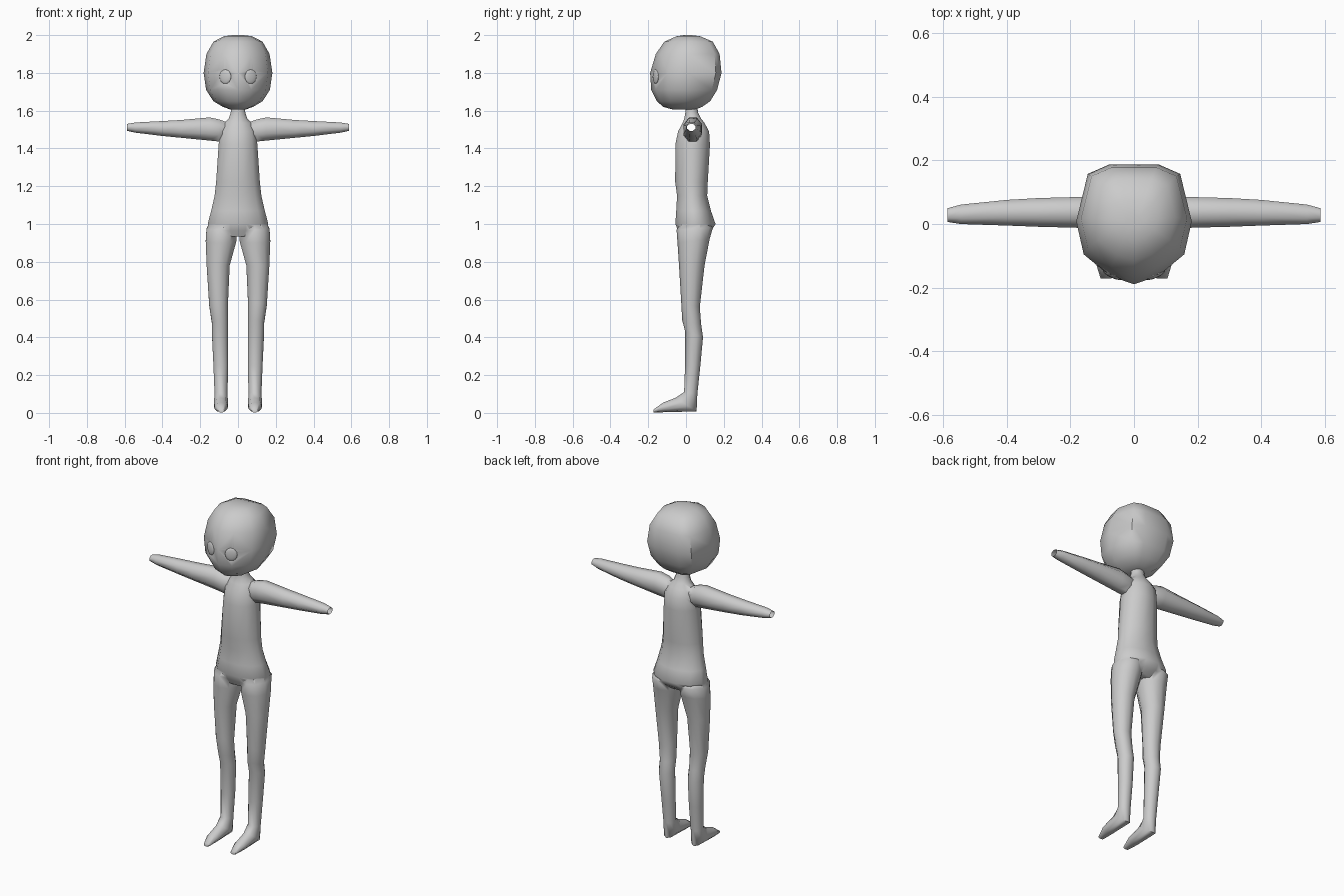
import bpy, bmesh
from math import cos, sin, tau
from mathutils import Vector as V

if "Cube" in bpy.data.objects:
    bpy.data.objects.remove(bpy.data.objects["Cube"])


def loft(name, rings, section):
    """Closed skin through rings given as (centre, axis_u, axis_v)."""
    bm = bmesh.new()
    loops = [[bm.verts.new(V(c) + V(a) * u + V(b) * v) for u, v in section]
             for c, a, b in rings]
    n = len(section)
    for lo, hi in zip(loops, loops[1:]):
        for i in range(n):
            j = (i + 1) % n
            bm.faces.new((lo[i], lo[j], hi[j], hi[i]))
    bm.faces.new(loops[0])
    bm.faces.new(loops[-1])
    bmesh.ops.recalc_face_normals(bm, faces=bm.faces)
    me = bpy.data.meshes.new(name)
    bm.to_mesh(me)
    bm.free()
    ob = bpy.data.objects.new(name, me)
    bpy.context.collection.objects.link(ob)
    return ob


def circle(n):
    return [(cos(tau * (i + 0.5) / n), sin(tau * (i + 0.5) / n)) for i in range(n)]


def level(z, rx, y0, y1):
    """Horizontal ring from half width and front/back depth."""
    return (0, (y0 + y1) / 2, z), (rx, 0, 0), (0, (y1 - y0) / 2, 0)


def activate(ob):
    bpy.ops.object.select_all(action='DESELECT')
    ob.select_set(True)
    bpy.context.view_layer.objects.active = ob


def boolean(ob, other, operation):
    activate(ob)
    m = ob.modifiers.new("bool", 'BOOLEAN')
    m.operation, m.object, m.solver = operation, other, 'EXACT'
    bpy.ops.object.modifier_apply(modifier=m.name)
    bpy.data.objects.remove(other)


def smooth(ob, angle):
    activate(ob)
    bpy.ops.object.shade_smooth_by_angle(angle=angle)


def ellipsoid(name, loc, scale, turn):
    bpy.ops.mesh.primitive_uv_sphere_add(segments=16, ring_count=8, location=loc,
                                         rotation=(0, 0, turn))
    ob = bpy.context.object
    ob.name, ob.scale = name, scale
    return ob


# Torso and neck
torso = [(0.935, .12, -.03, .10), (0.965, .155, -.045, .138), (1.0, .166, -.06, .16),
         (1.07, .147, -.055, .135), (1.15, .128, -.05, .115), (1.22, .12, -.06, .118),
         (1.42, .106, -.06, .13), (1.49, .10, -.045, .125), (1.535, .075, -.02, .10),
         (1.56, .05, -.01, .08), (1.59, .04, -.005, .065), (1.635, .036, -.002, .06)]
body = loft("body", [level(*r) for r in torso], circle(12))

# Legs: centre x, half width, front (y, z), back (y, z)
leg = [(.085, .05, (-.01, 1.03), (.09, 1.04)), (.088, .083, (-.05, .97), (.142, .98)),
       (.09, .085, (-.045, .90), (.125, .92)), (.105, .064, (-.037, .78), (.098, .78)),
       (.103, .052, (-.025, .58), (.073, .56)), (.096, .045, (-.02, .49), (.08, .47)),
       (.095, .045, (-.004, .43), (.09, .40)), (.091, .041, (-.005, .25), (.076, .25)),
       (.09, .036, (-.01, .11), (.06, .10)), (.09, .039, (-.055, .08), (.056, .008)),
       (.09, .035, (-.12, .055), (-.10, .004)), (.088, .018, (-.172, .018), (-.172, .002))]

# Arms: x, front y, back y, low z, high z
arm = [(.03, .02, .07, 1.47, 1.53), (.10, -.015, .085, 1.435, 1.555),
       (.15, -.014, .087, 1.44, 1.566), (.30, -.01, .083, 1.455, 1.552),
       (.40, -.006, .077, 1.465, 1.546), (.545, -.001, .062, 1.483, 1.538),
       (.588, .006, .05, 1.493, 1.53)]

for s in (1, -1):
    rings = []
    for x, rx, f, b in leg:
        f, b = V((s * x, *f)), V((s * x, *b))
        rings.append(((f + b) / 2, (rx, 0, 0), (b - f) / 2))
    boolean(body, loft("leg", rings, circle(10)), 'UNION')
    rings = [((s * x, (y0 + y1) / 2, (z0 + z1) / 2), (0, (y1 - y0) / 1.9, 0),
              (0, 0, (z1 - z0) / 1.9)) for x, y0, y1, z0, z1 in arm]
    boolean(body, loft("arm", rings, circle(8)), 'UNION')

# Open wrists
bm = bmesh.new()
bm.from_mesh(body.data)
ends = [f for f in bm.faces if all(abs(v.co.x) > .586 for v in f.verts)]
bmesh.ops.delete(bm, geom=ends, context='FACES')
bm.to_mesh(body.data)
bm.free()
smooth(body, 1.0)

# Head: section is broad at the back and pointed at the face
half = [(.42, 1), (.8, .84), (1, .05), (.87, -.5), (.42, -.86)]
section = [(0, 1)] + half + [(0, -1)] + [(-u, v) for u, v in reversed(half)]
skull = [(1.606, .04, -.07, .05), (1.62, .08, -.12, .085), (1.65, .13, -.155, .128),
         (1.71, .169, -.184, .165), (1.80, .182, -.19, .188), (1.90, .167, -.16, .178),
         (1.965, .13, -.115, .142), (1.994, .075, -.05, .075), (2.0, .03, -.01, .03)]
head = loft("head", [level(*r) for r in skull], section)

# Shallow eye sockets and eyes
for s in (1, -1):
    at = (s * .07, -.168, 1.78)
    boolean(head, ellipsoid("socket", at, (.046, .012, .05), s * .42), 'DIFFERENCE')
    eye = ellipsoid("eye", (s * .067, -.160, 1.78), (.034, .010, .038), s * .42)
    smooth(eye, 1.0)
smooth(head, .8)
